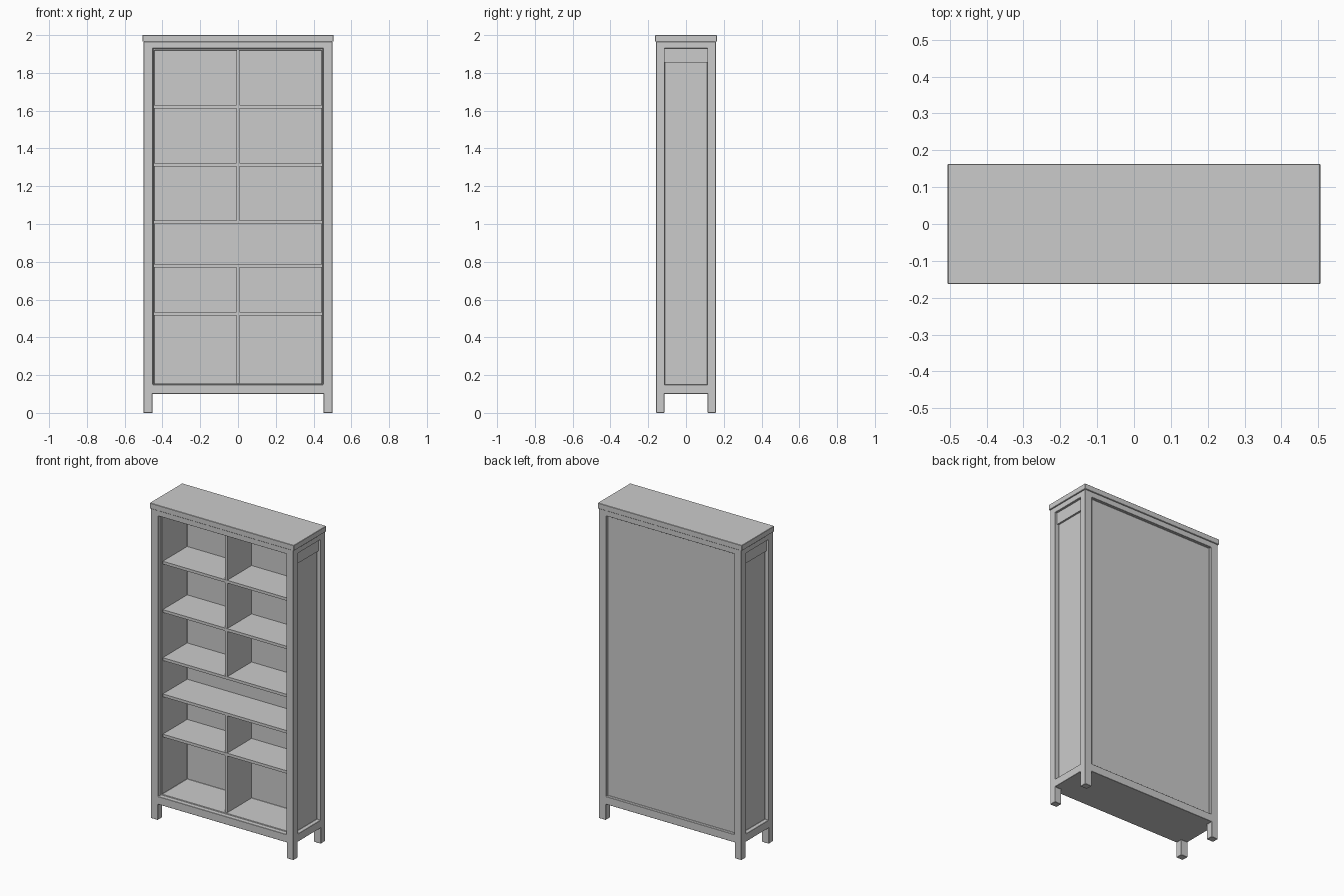
import bpy

if "Cube" in bpy.data.objects:
    bpy.data.objects.remove(bpy.data.objects["Cube"])


def box(name, x, y, z, bevel=0.0):
    """Box spanning the (min, max) ranges on each axis."""
    centre = [(a + b) / 2 for a, b in (x, y, z)]
    bpy.ops.mesh.primitive_cube_add(size=1, location=centre)
    ob = bpy.context.object
    ob.name = name
    ob.scale = [b - a for a, b in (x, y, z)]
    bpy.ops.object.transform_apply(location=False, rotation=False, scale=True)
    if bevel:
        mod = ob.modifiers.new("bevel", 'BEVEL')
        mod.width = bevel
        mod.segments = 1
    return ob


def cut(target, x, y, z):
    """Subtract a box from the target and drop the cutter."""
    cutter = box("cutter", x, y, z)
    cutter.hide_render = True
    mod = target.modifiers.new("cut", 'BOOLEAN')
    mod.operation = 'DIFFERENCE'
    mod.solver = 'EXACT'
    mod.object = cutter
    bpy.context.view_layer.objects.active = target
    bpy.ops.object.modifier_apply(modifier=mod.name)
    bpy.data.objects.remove(cutter)


LOW, HIGH = 0.15, 1.93      # frame opening heights
FRONT, BACK = -0.12, 0.125  # shelf depth range

# Carcass: posts, rails, feet and walls carved from one block
carcass = box("carcass", (-0.5, 0.5), (-0.158, 0.158), (0, 1.965))
cut(carcass, (-0.45, 0.45), (-0.3, -0.128), (LOW, HIGH))              # front frame opening
cut(carcass, (-0.444, 0.444), (-0.2, BACK), (LOW + 0.005, HIGH - 0.01))  # inner cavity
cut(carcass, (-0.45, 0.45), (0.14, 0.3), (LOW, HIGH))                 # back panel recess
for s in (-1, 1):                                                     # side panel recesses
    cut(carcass, sorted((s * 0.474, s * 0.6)), (-0.113, 0.113), (LOW, HIGH))
cut(carcass, (-0.453, 0.453), (-0.3, 0.3), (-0.1, 0.1))               # gaps between feet
cut(carcass, (-0.6, 0.6), (-0.115, 0.115), (-0.1, 0.1))
mod = carcass.modifiers.new("bevel", 'BEVEL')
mod.width = 0.0015
mod.segments = 1

# Overhanging top
box("top_board", (-0.506, 0.506), (-0.163, 0.163), (1.965, 2.0), 0.002)

# Upper rails on the recessed side panels
for s, side in ((-1, "left"), (1, "right")):
    box("side_rail_" + side, sorted((s * 0.473, s * 0.486)),
        (-0.113, 0.113), (1.855, HIGH))

# Shelves
for i, z in enumerate((0.515, 0.77, 1.0, 1.305, 1.612)):
    box(f"shelf_{i + 1}", (-0.444, 0.444), (FRONT, BACK), (z, z + 0.018))

# Central dividers, leaving one full-width bay between them
for name, z in (("lower_divider", (LOW + 0.005, 0.77)),
                ("upper_divider", (1.018, HIGH - 0.01))):
    box(name, (-0.008, 0.008), (FRONT + 0.002, BACK), z)
